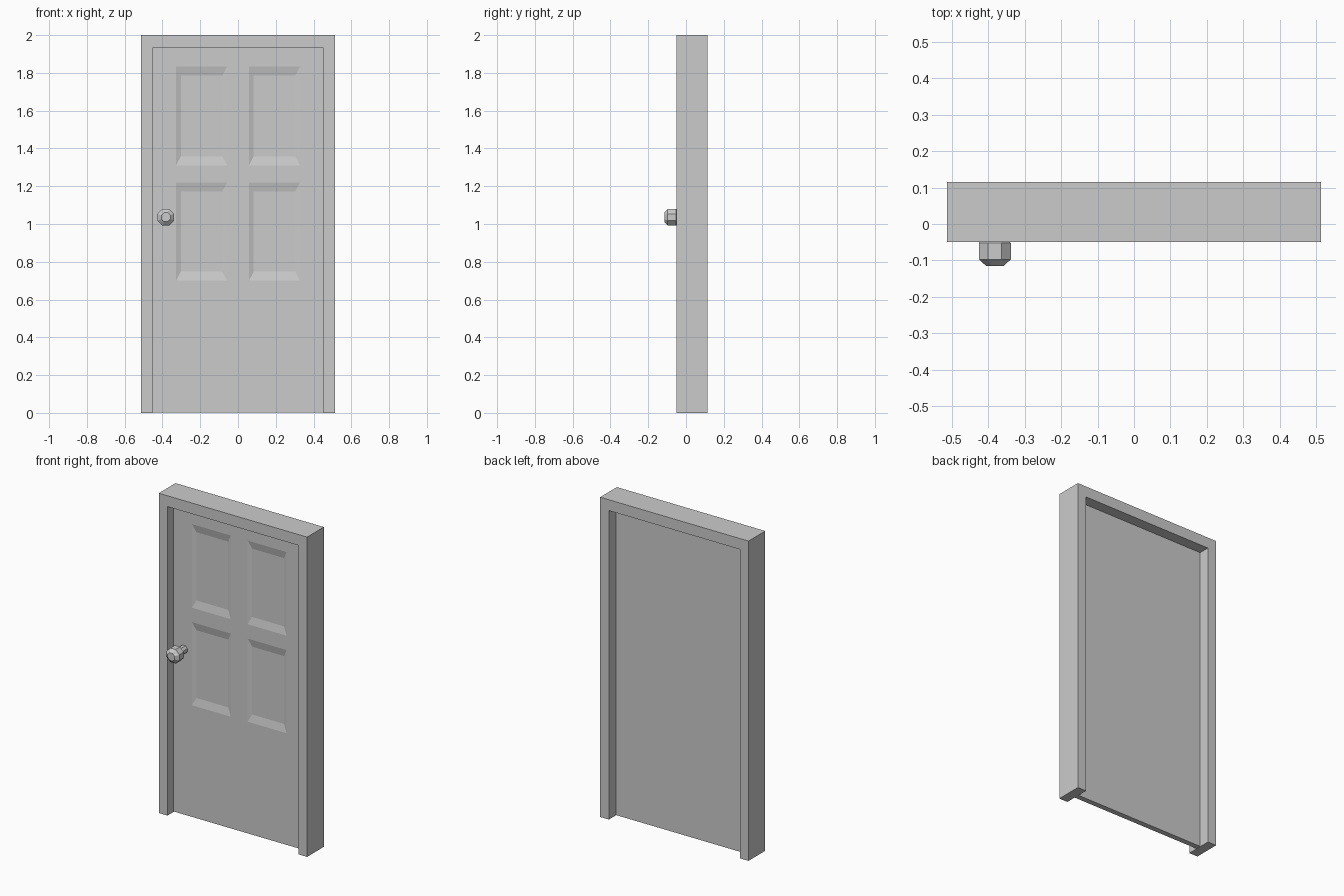
import bpy, bmesh, math
from mathutils import Vector

if "Cube" in bpy.data.objects:
    bpy.data.objects.remove(bpy.data.objects["Cube"])


def add_object(name, bm):
    bmesh.ops.recalc_face_normals(bm, faces=bm.faces)
    mesh = bpy.data.meshes.new(name)
    bm.to_mesh(mesh)
    bm.free()
    obj = bpy.data.objects.new(name, mesh)
    bpy.context.collection.objects.link(obj)
    return obj


def extrude_back(bm, edges, depth):
    # pull the open outline back along y and close it
    ext = bmesh.ops.extrude_edge_only(bm, edges=edges)["geom"]
    verts = [g for g in ext if isinstance(g, bmesh.types.BMVert)]
    bmesh.ops.translate(bm, verts=verts, vec=(0, depth, 0))
    return [g for g in ext if isinstance(g, bmesh.types.BMEdge)
            and len(g.link_faces) == 1]


# door frame: upside-down U profile given thickness
W, IN, H, TOP = 0.513, 0.453, 2.0, 1.932
F0, F1 = -0.05, 0.115
half = [(IN, TOP), (IN, 0), (W, 0), (W, H)]
outline = half + [(-x, z) for x, z in reversed(half)]
bm = bmesh.new()
face = bm.faces.new([bm.verts.new((x, F0, z)) for x, z in outline])
res = bmesh.ops.extrude_face_region(bm, geom=[face], use_keep_orig=True)
bmesh.ops.translate(bm, vec=(0, F1 - F0, 0),
                    verts=[g for g in res["geom"] if isinstance(g, bmesh.types.BMVert)])
add_object("door_frame", bm)

# door leaf: gridded front with four shallow sunken panels, flat back
D0, D1 = 0.012, 0.046
xs = [-IN, -0.328, -0.058, 0.058, 0.328, IN]
zs = [0.002, 0.70, 1.22, 1.31, 1.833, TOP]
bm = bmesh.new()
grid = [[bm.verts.new((x, D0, z)) for z in zs] for x in xs]
panels = []
for i in range(5):
    for j in range(5):
        f = bm.faces.new((grid[i][j], grid[i + 1][j],
                          grid[i + 1][j + 1], grid[i][j + 1]))
        if i in (1, 3) and j in (1, 3):
            panels.append(f)
rim = extrude_back(bm, [e for e in bm.edges if e.is_boundary], D1 - D0)
bmesh.ops.holes_fill(bm, edges=rim, sides=0)
for f in bmesh.ops.extrude_discrete_faces(bm, faces=panels)["faces"]:
    c = f.calc_center_median()
    for v in f.verts:
        v.co += Vector((math.copysign(0.025, c.x - v.co.x), 0.01,
                        math.copysign(0.048, c.z - v.co.z)))
add_object("door_leaf", bm)

# door knob: eight-sided turned profile of (y, distance to flat side)
profile = [(-0.115, 0.024), (-0.097, 0.044), (-0.052, 0.044),
           (-0.034, 0.024), (D0, 0.024)]
bm = bmesh.new()
rings = []
for y, r in profile:
    R = r / math.cos(math.pi / 8)
    angles = [(k + 0.5) * math.pi / 4 for k in range(8)]
    rings.append([bm.verts.new((-0.382 + R * math.cos(a), y,
                                1.036 + R * math.sin(a))) for a in angles])
for a, b in zip(rings, rings[1:]):
    for k in range(8):
        n = (k + 1) % 8
        bm.faces.new((a[k], a[n], b[n], b[k]))
bm.faces.new(rings[0])
bm.faces.new(rings[-1])
add_object("door_knob", bm)
